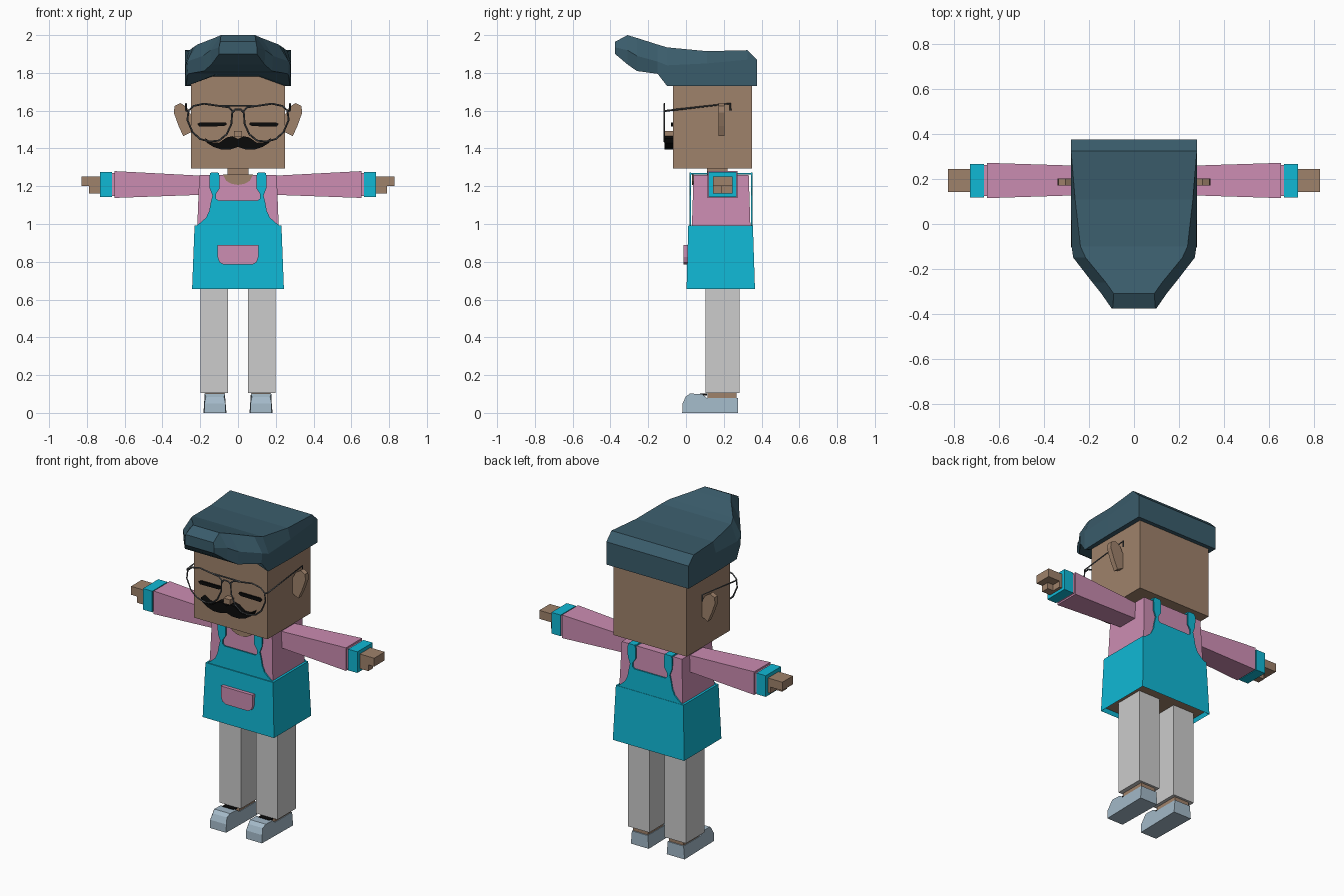
import bpy, bmesh

if "Cube" in bpy.data.objects:
    bpy.data.objects.remove(bpy.data.objects["Cube"], do_unlink=True)


def colour(name, code):
    """Flat material from an sRGB hex code."""
    srgb = [int(code[i:i + 2], 16) / 255 for i in (0, 2, 4)]
    rgba = [((c + 0.055) / 1.055) ** 2.4 for c in srgb] + [1]
    m = bpy.data.materials.new(name)
    m.use_nodes = True
    m.diffuse_color = rgba
    m.node_tree.nodes["Principled BSDF"].inputs["Base Color"].default_value = rgba
    return m


SKIN = colour("skin brown", "9f826b")
HAIR = colour("dark teal hair", "3a5c6b")
PINK = colour("shirt pink", "cc8db2")
CYAN = colour("apron cyan", "10b8d5")
GREY = colour("trouser grey", "cccccc")
SHOE = colour("shoe pale blue", "a3b9c8")
BLACK = colour("black", "0a0a0a")
WIRE = colour("frame grey", "4a4d50")


def loft(name, rings, mat, mirror=False):
    """Skin a closed surface through rings of points."""
    bm = bmesh.new()
    loops = [[bm.verts.new(p) for p in ring] for ring in rings]
    n = len(loops[0])
    for a, b in zip(loops, loops[1:]):
        for i in range(n):
            j = (i + 1) % n
            bm.faces.new((a[i], a[j], b[j], b[i]))
    bm.faces.new(loops[0])
    bm.faces.new(loops[-1])
    bmesh.ops.recalc_face_normals(bm, faces=bm.faces[:])
    mesh = bpy.data.meshes.new(name)
    bm.to_mesh(mesh)
    bm.free()
    mesh.materials.append(mat)
    ob = bpy.data.objects.new(name, mesh)
    bpy.context.collection.objects.link(ob)
    if mirror:
        ob.modifiers.new("Mirror", "MIRROR").use_axis[0] = True
    return ob


def rect(x0, x1, y0, y1, z):
    return [(x0, y0, z), (x1, y0, z), (x1, y1, z), (x0, y1, z)]


def box(name, x, y, z, mat, mirror=False):
    return loft(name, [rect(*x, *y, h) for h in z], mat, mirror)


def plate(name, outline, y0, y1, mat, mirror=False):
    """Extrude a front outline (x, z) along y."""
    return loft(name, [[(x, y, z) for x, z in outline] for y in (y0, y1)], mat, mirror)


def wire(name, points, closed=False):
    cu = bpy.data.curves.new(name, "CURVE")
    cu.dimensions = "3D"
    cu.bevel_depth = 0.005
    cu.bevel_resolution = 0
    sp = cu.splines.new("POLY")
    sp.points.add(len(points) - 1)
    for p, co in zip(sp.points, points):
        p.co = (*co, 1)
    sp.use_cyclic_u = closed
    cu.materials.append(WIRE)
    bpy.context.collection.objects.link(bpy.data.objects.new(name, cu))


# Head, neck and ears
box("head", (-.25, .25), (-.07, .35), (1.295, 1.85), SKIN)
box("neck", (-.055, .055), (.11, .22), (1.2, 1.3), SKIN)
ear = [(.24, 1.49), (.29, 1.465), (.315, 1.52), (.34, 1.59), (.335, 1.625),
       (.305, 1.64), (.272, 1.62), (.24, 1.56)]
plate("ear", ear, .172, .203, SKIN, True)

# Swept hair: y, then half width and height of lower, middle and upper edges
stations = [
    (.375, .28, 1.73, .28, 1.83, .28, 1.87),
    (.325, .28, 1.73, .28, 1.87, .28, 1.92),
    (.11, .28, 1.73, .28, 1.85, .262, 1.915),
    (-.10, .275, 1.73, .278, 1.84, .238, 1.935),
    (-.15, .265, 1.795, .27, 1.86, .215, 1.95),
    (-.26, .18, 1.81, .185, 1.89, .125, 1.985),
    (-.31, .14, 1.845, .145, 1.92, .09, 2.0),
    (-.375, .1, 1.9, .1, 1.935, .095, 1.965)]
rings = []
for y, wb, zb, wm, zm, wt, zt in stations:
    centre = max(zb, 1.79) if y < 0 else zb
    half = [(min(.11, wb / 2), centre), (wb, zb), (wm, zm), (wt, zt)]
    rings.append([(x, y, z) for x, z in half] + [(-x, y, z) for x, z in reversed(half)])
loft("hair", rings, HAIR)

# Closed eyes, nose and moustache
plate("eye", [(.058, 1.528), (.075, 1.518), (.205, 1.516), (.215, 1.53), (.2, 1.538), (.065, 1.538)],
      -.079, -.069, BLACK, True)
box("nose", (-.022, .022), (-.11, -.06), (1.46, 1.492), SKIN)
moustache = [(0, 1.45), (.03, 1.465), (.06, 1.458), (.1, 1.43), (.14, 1.432), (.175, 1.455),
             (.165, 1.43), (.13, 1.408), (.09, 1.395), (.04, 1.395), (0, 1.408)]
plate("moustache", moustache, -.113, -.06, BLACK, True)

# Wire glasses
lens = [(.03, 1.6), (.05, 1.618), (.12, 1.628), (.18, 1.637), (.235, 1.625), (.262, 1.6), (.268, 1.55),
        (.24, 1.485), (.2, 1.45), (.15, 1.436), (.1, 1.442), (.06, 1.475), (.035, 1.53)]
for s, side in ((1, "left"), (-1, "right")):
    wire(side + "_lens_rim", [(s * x, -.115, z) for x, z in lens], True)
    wire(side + "_temple", [(s * .262, -.115, 1.597), (s * .275, -.1, 1.6),
                            (s * .275, .235, 1.638), (s * .275, .235, 1.6)])
wire("brow_bar", [(-.1, -.115, 1.626), (.1, -.115, 1.626)])
wire("bridge", [(-.03, -.115, 1.59), (-.015, -.115, 1.606), (.015, -.115, 1.606), (.03, -.115, 1.59)])

# Shirt body, neckline and sleeves
loft("shirt", [rect(-.217, .217, .03, .342, .95), rect(-.205, .205, .04, .332, 1.26)], PINK)
neckline = [(0, 1.207), (.035, 1.213), (.062, 1.228), (.08, 1.261), (0, 1.261)]
plate("neckline", neckline, .032, .041, SKIN, True)


def slab(x, y0, y1, z0, z1):
    return [(x, y0, z0), (x, y1, z0), (x, y1, z1), (x, y0, z1)]


loft("sleeve", [slab(.18, .13, .257, 1.155, 1.255), slab(.655, .115, .272, 1.138, 1.28)], PINK, True)
box("sleeve_hem", (.655, .668), (.125, .262), (1.148, 1.27), PINK, True)
box("cuff", (.667, .73), (.118, .267), (1.144, 1.274), CYAN, True)

# Hands
box("fingers", (.72, .828), (.142, .245), (1.2, 1.252), SKIN, True)
box("palm", (.72, .748), (.142, .245), (1.162, 1.205), SKIN, True)
box("thumb", (.74, .788), (.142, .19), (1.162, 1.205), SKIN, True)

# Apron skirt, with the body showing inside its lower opening
skirt = loft("apron_skirt", [rect(-.243, .243, .003, .365, .657), rect(-.23, .23, .012, .354, .992)], CYAN)
skirt.data.materials.append(SKIN)
bm = bmesh.new()
bm.from_mesh(skirt.data)
under = min(bm.faces, key=lambda f: f.calc_center_median().z)
bmesh.ops.inset_region(bm, faces=[under], thickness=.012)
under.material_index = 1
bmesh.ops.translate(bm, verts=under.verts[:], vec=(0, 0, .025))
bm.to_mesh(skirt.data)
bm.free()

# Bib and straps, front and back
bib = [(0, .985), (.23, .985), (.195, 1.01), (.168, 1.035), (.152, 1.07), (.145, 1.11), (.135, 1.15),
       (.15, 1.19), (.152, 1.255), (.142, 1.272), (.105, 1.272), (.097, 1.255), (.097, 1.19),
       (.117, 1.16), (.117, 1.135), (.105, 1.125), (0, 1.125)]
plate("front_bib", bib, .018, .026, CYAN, True)
plate("back_bib", bib, .344, .352, CYAN, True)
box("shoulder_strap", (.1, .148), (.02, .35), (1.262, 1.271), CYAN, True)

# Pocket
pocket = [(0, .785), (.075, .785), (.098, .797), (.108, .825), (.108, .89), (0, .89)]
plate("pocket", pocket, -.012, .02, PINK, True)

# Legs and ankles
box("trouser_leg", (.052, .198), (.102, .282), (.105, .7), GREY, True)
box("ankle", (.072, .172), (.115, .268), (.05, .11), SKIN, True)

# Shoes: side profile swept across, narrower on top and at the toe
profile = [(-.02, 0), (.275, 0), (.275, .08), (.11, .08), (.085, .1), (.02, .102),
           (-.002, .085), (-.018, .05)]
sides = []
for s in (-1, 1):
    ring = []
    for y, z in profile:
        half = .061 - (.007 if z > .06 else 0) - (.006 if y < 0 else 0)
        ring.append((.122 + s * half, y, z))
    sides.append(ring)
loft("shoe", sides, SHOE, True)
box("shoe_opening", (.085, .16), (.075, .112), (.093, .1025), BLACK, True)
